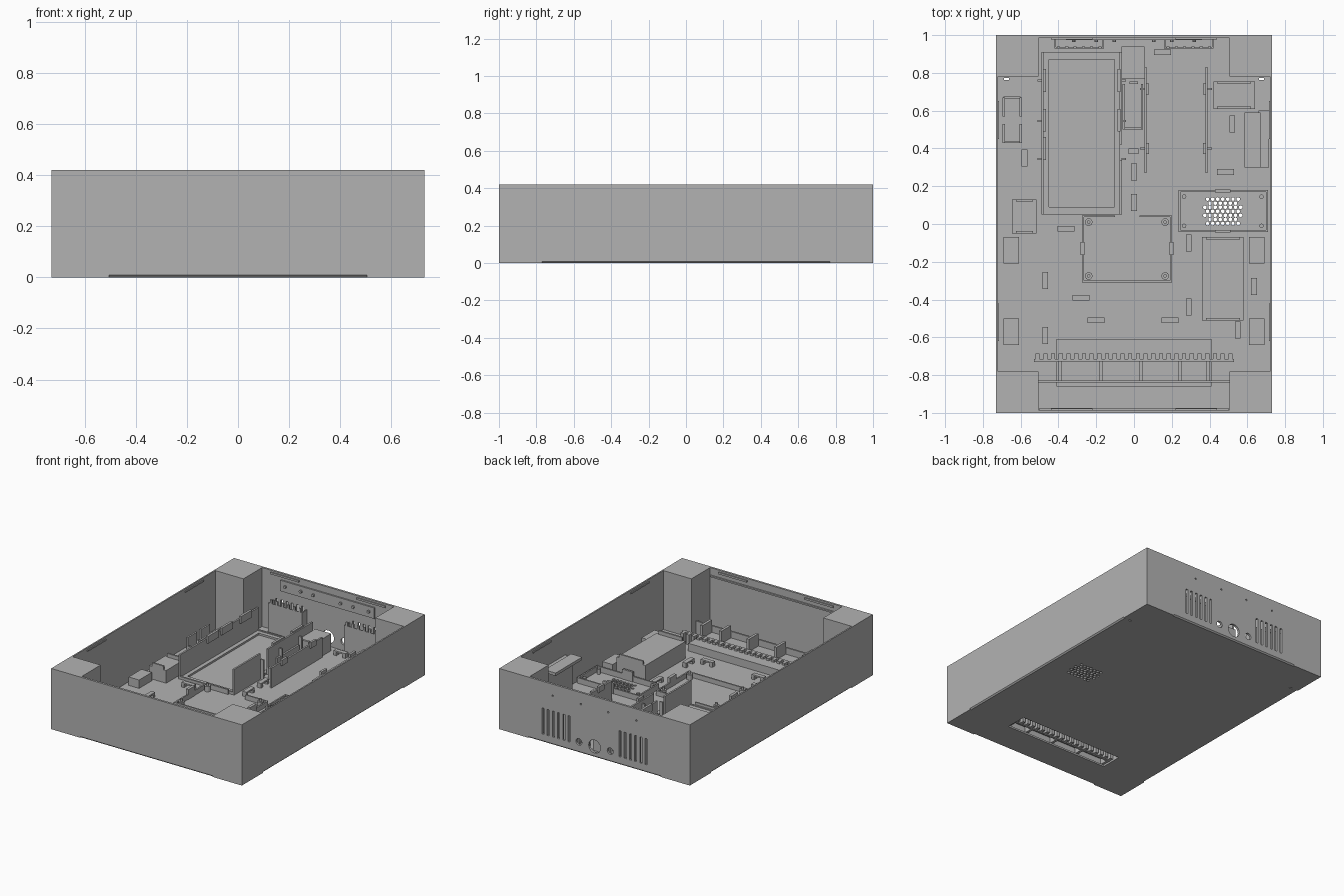
import bpy, bmesh, math
from mathutils import Matrix, Vector

if "Cube" in bpy.data.objects:
    bpy.data.objects.remove(bpy.data.objects["Cube"])

grey = bpy.data.materials.new("plain_grey")
grey.diffuse_color = (0.45, 0.45, 0.45, 1)
grey.use_nodes = True
grey.node_tree.nodes["Principled BSDF"].inputs["Base Color"].default_value = grey.diffuse_color


def finish(name, bm, mat=True):
    bmesh.ops.recalc_face_normals(bm, faces=bm.faces)
    me = bpy.data.meshes.new(name)
    bm.to_mesh(me)
    bm.free()
    ob = bpy.data.objects.new(name, me)
    bpy.context.collection.objects.link(ob)
    if mat:
        me.materials.append(grey)
    return ob


def box(bm, x0, x1, y0, y1, z0, z1):
    m = Matrix.Translation(((x0 + x1) / 2, (y0 + y1) / 2, (z0 + z1) / 2))
    bmesh.ops.create_cube(bm, size=1, matrix=m @ Matrix.Diagonal((x1 - x0, y1 - y0, z1 - z0, 1)))


def cyl(bm, c, r, depth, axis='Z', n=16):
    rot = Matrix.Rotation(math.pi / 2, 4, 'X') if axis == 'Y' else Matrix()
    bmesh.ops.create_cone(bm, cap_ends=True, segments=n, radius1=r, radius2=r, depth=depth,
                          matrix=Matrix.Translation(c) @ rot)


def boxes(name, items):
    bm = bmesh.new()
    for b in items:
        box(bm, *b)
    return finish(name, bm)


def cut(ob, bm):
    cutter = finish("cutter", bm, False)
    cutter.hide_render = True
    mod = ob.modifiers.new("cut", 'BOOLEAN')
    mod.operation, mod.solver, mod.object = 'DIFFERENCE', 'EXACT', cutter
    bpy.context.view_layer.objects.active = ob
    bpy.ops.object.modifier_apply(modifier=mod.name)
    bpy.data.objects.remove(cutter)


F = 0.012  # floor thickness

# Enclosure: solid block hollowed by a cross-shaped cavity that leaves corner blocks
shell = boxes("enclosure", [(-.73, .73, -1, 1, 0, .42)])
bm = bmesh.new()
pts = [(.505, .985), (.505, .78), (.72, .78)]
loop = pts[::-1] + [(-x, y) for x, y in pts] + [(-x, -y) for x, y in pts[::-1]] + [(x, -y) for x, y in pts]
face = bm.faces.new([bm.verts.new((x, y, F)) for x, y in loop])
ext = bmesh.ops.extrude_face_region(bm, geom=[face])
bmesh.ops.translate(bm, vec=(0, 0, .6), verts=[v for v in ext['geom'] if isinstance(v, bmesh.types.BMVert)])
cut(shell, bm)

# Openings: rear vents, connector holes, screw holes, floor grille, floor slot, lower edge chamfers
bm = bmesh.new()
for s in (-1, 1):
    for i in range(6):
        x = s * (.195 + i * .04)
        box(bm, x - .008, x + .008, .95, 1.05, .055, .235)
    for x in (.105, .32):
        cyl(bm, (s * x, 1, .34), .006, .1, 'Y', 8)
    cyl(bm, (s * .12, 1, .075), .023, .1, 'Y')
    box(bm, s * .675 - .012, s * .675 + .012, .762, .772, -.05, .05)
cyl(bm, (0, 1, .075), .045, .1, 'Y', 24)
for r in range(-3, 4):
    n = 8 - abs(r) // 2 - (r % 2 == 0)
    for i in range(n):
        cyl(bm, (.47 + (i - (n - 1) / 2) * .027, .067 + r * .0215, 0), .0105, .1, 'Z', 6)
box(bm, -.4, .4, -.78, -.63, -.05, .05)
for s in (-1, 1):
    for half, off, turn in ((.505, 1, 0), (.77, .73, 90)):
        m = (Matrix.Rotation(math.radians(turn), 4, 'Z') @ Matrix.Translation((0, s * off, 0))
             @ Matrix.Rotation(math.pi / 4, 4, 'X') @ Matrix.Diagonal((2 * half, .012, .012, 1)))
        bmesh.ops.create_cube(bm, size=1, matrix=m)
cut(shell, bm)

# Tray above the floor slot, with toothed rail and dividers
boxes("slot_hood", [(-.41, .41, -.86, -.61, .055, .065), (-.41, .41, -.62, -.61, F, .055),
                    (-.41, .41, -.86, -.79, F, .055), (-.41, -.4, -.79, -.62, F, .055),
                    (.4, .41, -.79, -.62, F, .055)])
rail = [(-.53, .53, -.73, -.715, F, .08)]
rail += [(x - .011, x + .011, -.715, -.685, F, .08) for x in [-.51 + i * .0408 for i in range(26)]]
boxes("toothed_rail", rail)
boxes("tray_back_wall", [(-.505, .505, -.84, -.828, F, .11)])
boxes("tray_dividers", [(x - .009, x + .009, -.83, -.725, F, .15) for x in (-.39, -.175, .035, .245, .39)])
boxes("front_ledge", [(-.5, .5, -.987, -.975, .36, .37)])

# Large bay on the left, with a low end frame and clip tabs
boxes("left_bay_walls", [(-.49, -.478, .05, .91, F, .18), (-.076, -.064, .05, .34, F, .19),
                         (-.076, -.064, .42, .91, F, .19), (-.478, -.076, .05, .062, F, .03),
                         (-.478, -.076, .898, .91, F, .03)])
boxes("left_bay_rim", [(-.478, -.45, .062, .898, F, .025), (-.104, -.076, .062, .898, F, .025),
                       (-.45, -.104, .062, .09, F, .025), (-.45, -.104, .87, .898, F, .025)])
boxes("left_bay_clips", [(x - .008, x + .008, y - .06, y + .06, .15, .2)
                         for x in (-.474, -.08) for y in (.4, .55, .76) if not (x > -.1 and y == .4)])
boxes("bay_ribs", [(x - .012, x + .012, y - .005, y + .005, F, .15)
                   for x in (-.5, -.054) for y in (.345, .545, .76)])

# Narrow bay on the right
boxes("right_bay_walls", [(.055, .067, .27, .83, F, .15), (.378, .39, .27, .83, F, .15)])
boxes("right_bay_clips", [(x - .008, x + .008, y - .03, y + .03, .13, .17)
                          for x in (.071, .374) for y in (.4, .715)])
boxes("right_bay_ribs", [(x - .012, x + .012, y - .005, y + .005, F, .13)
                         for x in (.045, .4) for y in (.4, .715)])

# Centre supports between the bays
boxes("centre_cradle", [(-.06, -.048, .5, .74, F, .1), (.036, .048, .5, .74, F, .1),
                        (-.048, .036, .5, .51, F, .06), (-.025, .02, .74, .755, F, .14),
                        (-.03, .025, .37, .4, F, .09)])
boxes("connector_block", [(-.065, .055, .77, .94, F, .13)])

# Circuit board frame with standoffs
boxes("board_frame", [(-.275, -.265, -.31, .045, F, .045), (.19, .2, -.31, .045, F, .045),
                      (-.265, .19, -.31, -.3, F, .045), (-.265, -.1, .036, .046, F, .045),
                      (.03, .19, .036, .046, F, .045), (-.282, -.262, -.165, -.095, F, .08),
                      (.188, .208, -.165, -.095, F, .08)])
bm = bmesh.new()
for x in (-.24, .165):
    for y in (-.275, .01):
        cyl(bm, (x, y, .03), .02, .036)
        cyl(bm, (x, y, .055), .009, .02)
finish("board_standoffs", bm)

# Grille surround on the floor
boxes("grille_frame", [(.235, .71, -.043, -.033, F, .05), (.235, .71, .17, .18, F, .05),
                       (.235, .245, -.033, .17, F, .05), (.7, .71, -.033, .17, F, .05),
                       (.43, .51, -.045, -.031, F, .08), (.43, .51, .168, .182, F, .08)])
bm = bmesh.new()
for x in (.265, .675):
    for y in (-.01, .145):
        cyl(bm, (x, y, .03), .012, .036, 'Z', 12)
finish("grille_bosses", bm)

# Raised holders with lipped ends
holders = []
for x0, x1, y0, y1, h in ((.36, .58, -.51, -.07, .13), (-.645, -.515, -.05, .13, .1), (.42, .64, .61, .755, .1)):
    holders += [(x0, x1, y0, y1, F, h)]
    holders += [(x0 + .02, x1 - .02, y, y + .012, h, h + .025) for y in (y0, y1 - .012)]
boxes("holders", holders)
boxes("side_pads", [(s * .65 - .04, s * .65 + .04, y - .07, y + .07, F, .07)
                    for s in (-1, 1) for y in (-.14, -.57)])
boxes("side_shelf", [(.585, .67, .3, .59, .25, .27), (.66, .715, .3, .6, F, .25)])
boxes("left_bracket", [(x - .006, x + .006, y - .05, y + .05, F, .1)
                       for x in (-.69, -.6) for y in (.48, .62)]
      + [(-.69, -.6, y - .005, y + .005, F, .04) for y in (.435, .67)])

# Small bridge-shaped cable guides
guides = []
for x, y in ((-.58, .35), (-.47, -.3), (-.47, -.59), (0, .275), (0, .115), (.29, -.1), (.29, -.44),
             (.635, -.33), (.55, -.56), (.52, .53)):
    guides += [(x - .015, x + .015, y - .045, y + .045, .035, .045)]
    guides += [(x - .015, x + .015, y + t - .01, y + t + .01, F, .035) for t in (-.035, .035)]
for x, y in ((-.36, -.025), (-.28, -.39), (-.2, -.51), (.19, -.51), (.485, .275), (.15, .91)):
    guides += [(x - .045, x + .045, y - .015, y + .015, .035, .045)]
    guides += [(x + t - .01, x + t + .01, y - .015, y + .015, F, .035) for t in (-.035, .035)]
boxes("cable_guides", guides)

# Rear wall: vent guards with teeth, upper mounting strip with bosses
guard = []
for s in (-1, 1):
    a, b = sorted((s * .16, s * .42))
    guard += [(a, b, .93, .936, F, .22), (a, a + .008, .936, .986, F, .22), (b - .008, b, .936, .986, F, .22)]
    guard += [(a + .02 + i * .044 - .008, a + .02 + i * .044 + .008, .93, .94, .22, .245) for i in range(6)]
boxes("vent_guards", guard)
boxes("rear_strip", [(-.36, .36, .975, .987, .3, .375)])
bm = bmesh.new()
for x in (-.32, -.2, -.105, .105, .2, .32):
    cyl(bm, (x, .97, .34), .01, .014, 'Y', 10)
finish("strip_bosses", bm)

# Thin catches just under the rim
boxes("rim_catches",
      [(s * .718 - .004, s * .718 + .004, y - .1, y + .1, .395, .405) for s in (-1, 1) for y in (-.52, .55)]
      + [(s * .33 - .11, s * .33 + .11, y - .005, y + .005, .395, .408) for s in (-1, 1) for y in (-.983, .983)])
